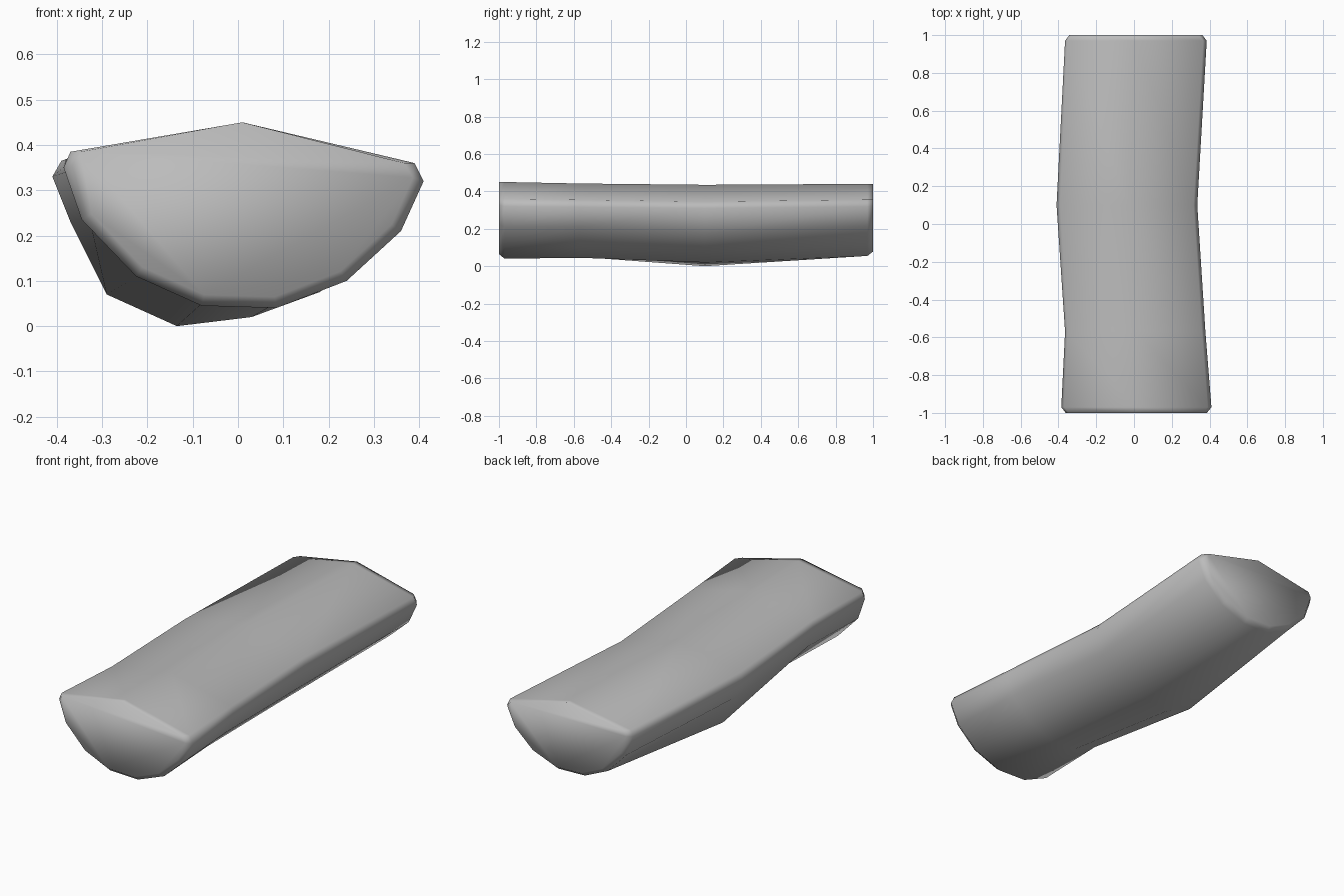
import bpy
import bmesh

cube = bpy.data.objects.get("Cube")
if cube:
    bpy.data.objects.remove(cube, do_unlink=True)

grey = bpy.data.materials.new("stone_grey")
grey.use_nodes = True
colour = (0.5, 0.5, 0.5, 1)
grey.diffuse_color = colour
grey.node_tree.nodes["Principled BSDF"].inputs["Base Color"].default_value = colour

# Cross-sections: ridge first, then round the belly from the -x rim to the +x rim
END = [(.01, .45), (-.37, .385), (-.385, .35), (-.345, .235), (-.225, .11),
       (-.08, .045), (.085, .04), (.24, .1), (.36, .21), (.41, .32), (.39, .36)]
BEND = [(-.03, .435), (-.39, .365), (-.41, .33), (-.37, .23), (-.29, .07),
        (-.135, 0), (.03, .02), (.18, .075), (.29, .18), (.335, .31), (.315, .345)]


def fit(profile, left, right, low, high):
    """Stretch a section to the given limits."""
    xs, zs = zip(*profile)
    sx = (right - left) / (max(xs) - min(xs))
    sz = (high - low) / (max(zs) - min(zs))
    return [(left + (x - min(xs)) * sx, low + (z - min(zs)) * sz) for x, z in profile]


def inset(profile, k=.94):
    """Pull the belly in for the chamfered end, keeping the ridge height."""
    cx, top = profile[0]
    return [(cx + (x - cx) * k, z if i in (0, 1, 10) else top + (z - top) * k)
            for i, (x, z) in enumerate(profile)]


back = fit(END, -.365, .385, .055, .44)
stations = [(-1, inset(END)), (-.97, END),
            (-.57, fit(END, -.365, .378, .045, .442)),
            (.1, BEND), (.97, back), (1, inset(back))]

# Loft the sections into one closed slab
bm = bmesh.new()
rings = [[bm.verts.new((x, y, z)) for x, z in prof] for y, prof in stations]
for a, b in zip(rings, rings[1:]):
    for i in range(len(a)):
        j = (i + 1) % len(a)
        bm.faces.new((a[i], a[j], b[j], b[i]))
bm.faces.new(rings[0])
bm.faces.new(rings[-1])
bmesh.ops.recalc_face_normals(bm, faces=bm.faces)
for face in bm.faces:
    face.smooth = True

mesh = bpy.data.meshes.new("bent_slab")
bm.to_mesh(mesh)
bm.free()
mesh.materials.append(grey)
slab = bpy.data.objects.new("bent_slab", mesh)
bpy.context.collection.objects.link(slab)
